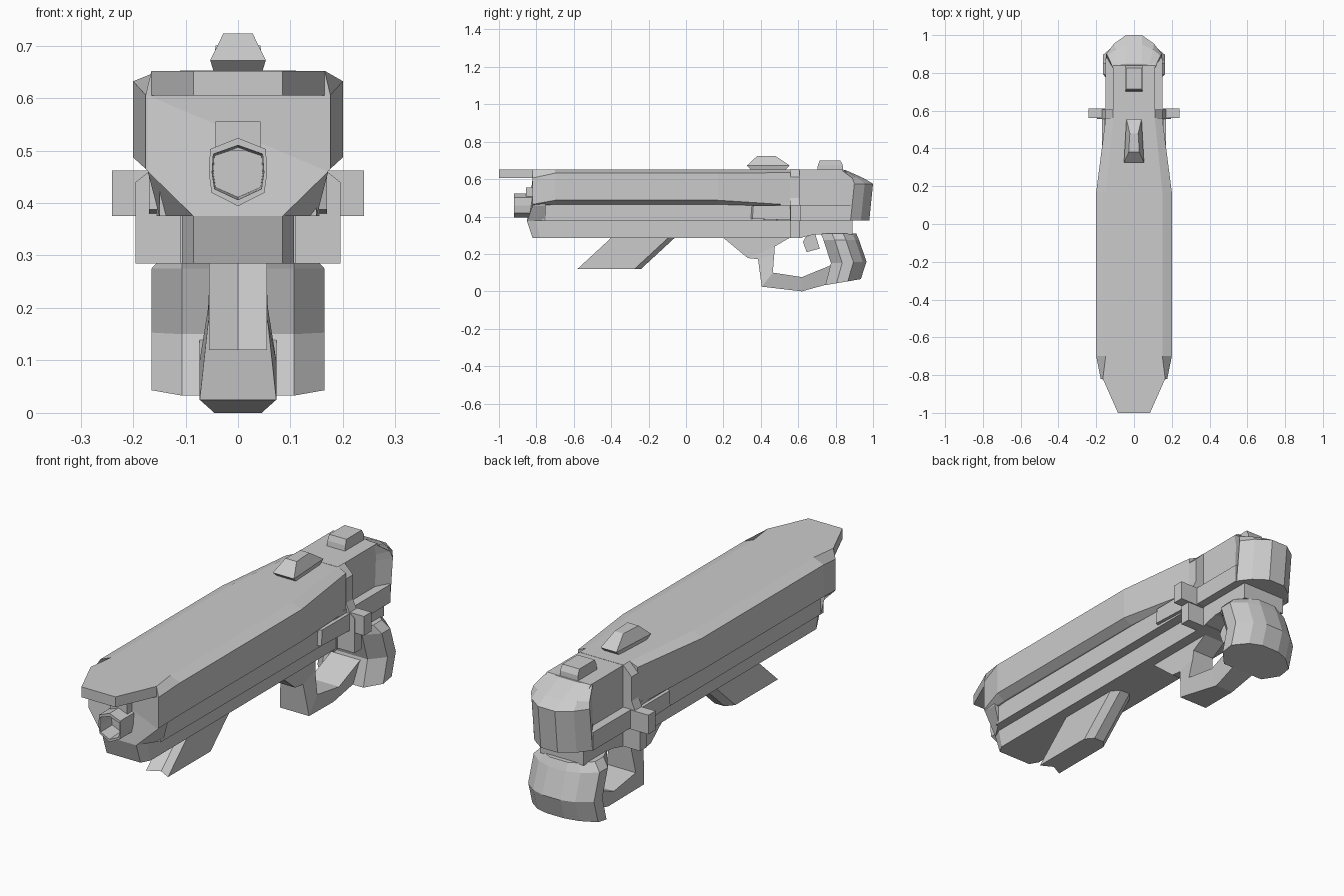
import bpy, bmesh, math

def mesh(name, verts, faces):
    me = bpy.data.meshes.new(name)
    me.from_pydata(verts, [], faces)
    bm = bmesh.new()
    bm.from_mesh(me)
    bmesh.ops.recalc_face_normals(bm, faces=bm.faces)
    bm.to_mesh(me)
    bm.free()
    ob = bpy.data.objects.new(name, me)
    bpy.context.collection.objects.link(ob)
    return ob

def loft(name, rings):
    """Skin a list of equal-length 3D rings and cap both ends."""
    n = len(rings[0])
    faces = [(r*n + i, r*n + (i+1) % n, (r+1)*n + (i+1) % n, (r+1)*n + i)
             for r in range(len(rings)-1) for i in range(n)]
    faces += [tuple(range(n)), tuple(range((len(rings)-1)*n, len(rings)*n))]
    return mesh(name, [p for r in rings for p in r], faces)

def mirrored(half):
    """Close a half outline (a, b) across a = 0."""
    return half + [(-a, b) for a, b in reversed(half) if a]

def section(y, half):
    return [(x, y, z) for x, z in mirrored(half)]

def plan(z, half, slope=0, y0=0):
    return [(x, y, z + slope*(y - y0)) for x, y in mirrored(half)]

def side_prism(name, prof, x0, x1):
    return loft(name, [[(x, y, z) for y, z in prof] for x in (x0, x1)])

def box(name, x0, x1, y0, y1, z0, z1):
    return side_prism(name, [(y0, z0), (y1, z0), (y1, z1), (y0, z1)], x0, x1)

# Upper barrel shroud, tapered at both ends
def shroud(y, wt, ws, zt, zs, zl, wb, zb):
    return section(y, [(wt, zt), (ws, zs), (ws, zl), (wb, zb)])
loft("barrel_shroud", [
    shroud(-0.82, 0.165, 0.176, 0.652, 0.606, 0.465, 0.165, 0.455),
    shroud(-0.70, 0.15, 0.20, 0.652, 0.632, 0.487, 0.16, 0.465),
    shroud(0.17, 0.15, 0.20, 0.652, 0.632, 0.487, 0.16, 0.465),
    shroud(0.56, 0.11, 0.15, 0.652, 0.635, 0.462, 0.14, 0.45)])

# Overhanging front lip
lip = [(0.085, -1.0), (0.165, -0.82), (0.16, -0.78)]
loft("front_lip", [plan(0.605, lip), plan(0.652, lip)])

# Stepped lower body with a chamfered nose
nose = [(0.172, 0.605), (0.172, 0.46), (0.085, 0.375)]
loft("nose_block", [[(x, -0.82 - (0.03 if z < 0.4 else 0), z) for x, z in mirrored(nose)],
                    section(-0.75, [(0.172, 0.605), (0.172, 0.46), (0.15, 0.375)])])
loft("rail_body", [section(y, [(w, 0.475), (w, 0.375)]) for y, w in ((-0.77, 0.15), (0.56, 0.155))])
loft("lower_body", [
    plan(0.375, [(0.085, -0.85), (0.107, -0.80), (0.107, 0.62)]),
    plan(0.285, [(0.085, -0.82), (0.107, -0.78), (0.107, 0.62)])])

# Hollow faceted muzzle and small sight block above it
def muzzle_ring(y, w, top, low):
    m = 0.458
    return section(y, [(0, m + top), (w, m + top*0.68), (w*1.05, m), (w*0.95, m - low*0.6), (0, m - low)])
loft("muzzle", [muzzle_ring(-0.80, 0.053, 0.066, 0.064), muzzle_ring(-0.92, 0.053, 0.066, 0.064),
                muzzle_ring(-0.92, 0.047, 0.052, 0.052), muzzle_ring(-0.84, 0.045, 0.047, 0.047)])
box("muzzle_block", -0.043, 0.043, -0.855, -0.80, 0.50, 0.555)

# Swept foregrip with notched leading edge
def fore(z, d):
    return plan(z, [(0, -0.55 + d), (0.055, -0.58 + d), (0.055, -0.275 + d), (0.025, -0.24 + d)])
loft("foregrip", [fore(0.12, 0), fore(0.30, 0.195)])

# Trigger guard: outer and inner path points with their half widths
guard = [((0.195, 0.29), (0.56, 0.29), 0.055, 0.055),
         ((0.33, 0.178), (0.475, 0.24), 0.055, 0.055),
         ((0.385, 0.172), (0.472, 0.20), 0.057, 0.057),
         ((0.405, 0.025), (0.464, 0.10), 0.073, 0.073),
         ((0.62, 0.0), (0.62, 0.076), 0.045, 0.073),
         ((0.80, 0.05), (0.80, 0.15), 0.06, 0.073)]
loft("trigger_guard", [[(-a, *o), (a, *o), (b, *i), (-b, *i)] for o, i, a, b in guard])
side_prism("trigger", [(0.625, 0.265), (0.645, 0.21), (0.715, 0.228), (0.69, 0.31), (0.64, 0.29)], -0.03, 0.03)

# Broad faceted pistol grip, bent at mid height
def grip(z, y, s, slope):
    half = [(0.107, y), (0.165*s, y + 0.06), (0.165*s, y + 0.12), (0.105*s, y + 0.17), (0.045, y + 0.19)]
    return plan(z, half, slope, y)
loft("pistol_grip", [grip(0.033, 0.745, 1, 0.17), grip(0.15, 0.775, 1, 0.05),
                     grip(0.275, 0.735, 1, 0.0), grip(0.31, 0.72, 0.8, 0)])

# Receiver core, side rails and rounded rear cap
side_prism("receiver", [(0.55, 0.285), (0.61, 0.285), (0.69, 0.305), (0.89, 0.305),
                        (0.89, 0.60), (0.84, 0.652), (0.55, 0.652)], -0.11, 0.11)
box("receiver_rails", -0.15, 0.15, 0.59, 0.88, 0.38, 0.462)
def cap(z, y1, y2, y3, w=0.147):
    return plan(z, [(0.11, y1), (w, y2), (w*0.72, y2*0.45 + y3*0.55), (0.042, y3)])
loft("rear_cap", [cap(0.38, 0.82, 0.88, 0.98), cap(0.575, 0.83, 0.90, 1.0),
                  cap(0.605, 0.83, 0.89, 0.95, 0.14), cap(0.65, 0.82, 0.83, 0.85, 0.112)])

# Cross frame with side lugs
half = [(0.11, 0.653), (0.152, 0.61), (0.152, 0.50), (0.17, 0.46), (0.195, 0.44), (0.195, 0.285)]
loft("cross_frame", [section(0.557, half), section(0.607, half)])
box("cross_lugs", -0.24, 0.24, 0.56, 0.612, 0.375, 0.462)
for s in (-1, 1):
    loft("side_catch", [[(s*x, y, z) for y, z in ((0.335 + i, 0.388), (0.56, 0.38), (0.56, 0.458), (0.34 + i, 0.458))]
                        for x, i in ((0.13, 0), (0.17, 0.02))])

# Front and rear top sights
loft("front_sight", [
    plan(0.64, [(0.043, 0.36), (0.035, 0.52)]),
    plan(0.672, [(0.053, 0.325), (0.04, 0.555)]),
    plan(0.723, [(0.028, 0.38), (0.022, 0.48)])])
loft("rear_sight", [plan(0.64, [(0.045, 0.70), (0.045, 0.84)]),
                    plan(0.675, [(0.045, 0.705), (0.045, 0.838)]),
                    plan(0.70, [(0.043, 0.715), (0.043, 0.825)])])
